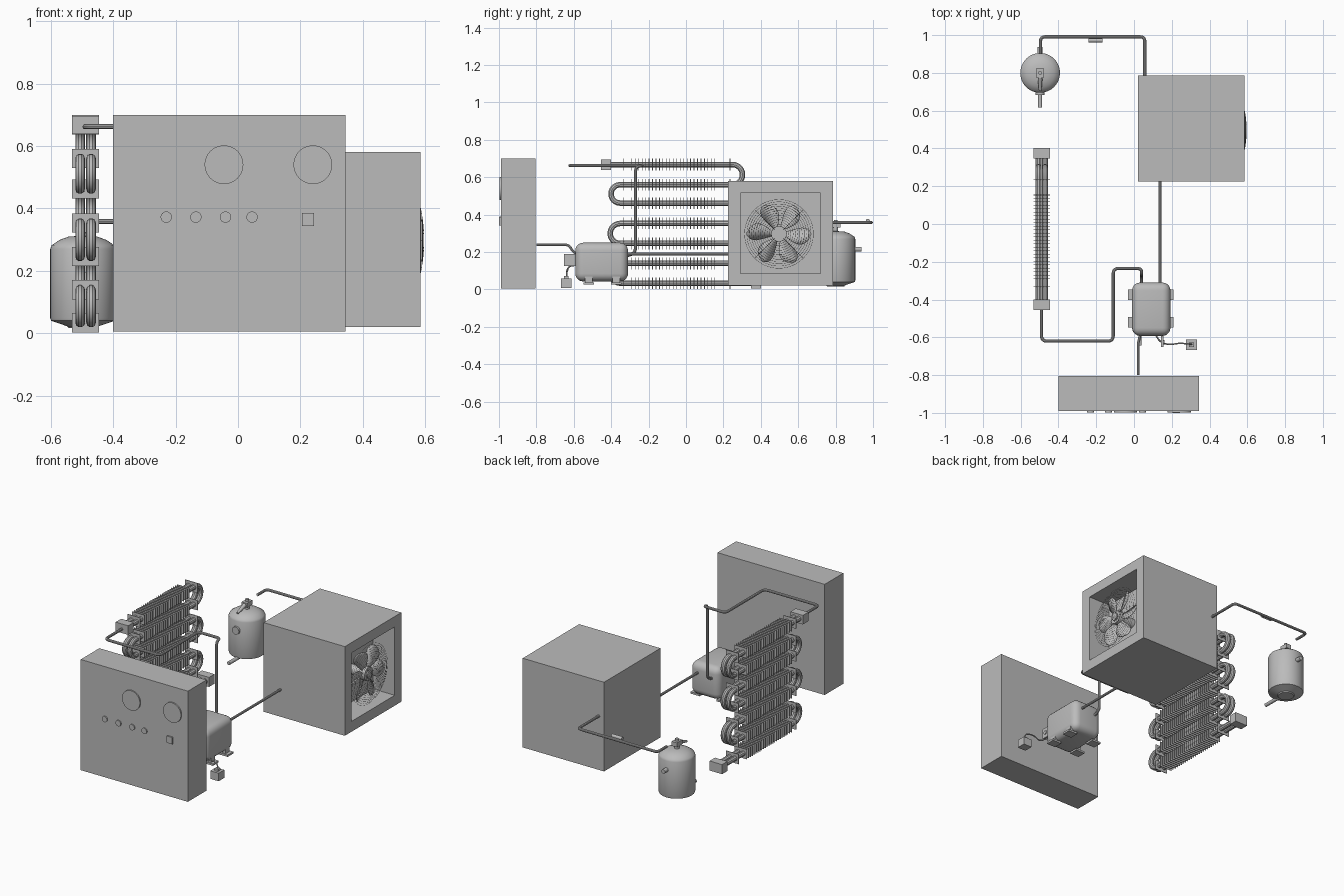
import bpy, bmesh, math
from math import sin, cos, pi, radians
from mathutils import Vector, Matrix

cube = bpy.data.objects.get("Cube")
if cube:
    bpy.data.objects.remove(cube, do_unlink=True)

GREY = (0.5, 0.5, 0.5, 1)
mat = bpy.data.materials.new("neutral_grey")
mat.use_nodes = True
mat.diffuse_color = GREY
mat.node_tree.nodes["Principled BSDF"].inputs["Base Color"].default_value = GREY


def add_mesh(name, mesh, smooth=False):
    mesh.materials.clear()
    mesh.materials.append(mat)
    ob = bpy.data.objects.new(name, mesh)
    bpy.context.collection.objects.link(ob)
    if smooth:
        bpy.ops.object.select_all(action='DESELECT')
        ob.select_set(True)
        bpy.context.view_layer.objects.active = ob
        bpy.ops.object.shade_smooth_by_angle(angle=radians(35))
    return ob


def finish(name, bm, smooth=False):
    bmesh.ops.recalc_face_normals(bm, faces=bm.faces)
    mesh = bpy.data.meshes.new(name)
    bm.to_mesh(mesh)
    bm.free()
    return add_mesh(name, mesh, smooth)


def add_box(bm, lo, hi):
    lo, hi = Vector(lo), Vector(hi)
    m = Matrix.Translation((lo + hi) / 2) @ Matrix.Diagonal((*(hi - lo), 1))
    return bmesh.ops.create_cube(bm, size=1, matrix=m)


def box(name, lo, hi):
    bm = bmesh.new()
    add_box(bm, lo, hi)
    return finish(name, bm)


def rod(name, a, b, r1, r2=None, sides=32):
    """Cylinder or cone between two points."""
    a, b = Vector(a), Vector(b)
    rot = (b - a).to_track_quat('Z', 'Y').to_matrix().to_4x4()
    bm = bmesh.new()
    bmesh.ops.create_cone(bm, cap_ends=True, segments=sides, radius1=r1,
                          radius2=r1 if r2 is None else r2, depth=(b - a).length,
                          matrix=Matrix.Translation((a + b) / 2) @ rot)
    return finish(name, bm, True)


def round_corners(points, radius, steps=6):
    """Replace every inner corner with a quadratic bend."""
    pts = [Vector(p) for p in points]
    out = [pts[0]]
    for a, p, b in zip(pts, pts[1:], pts[2:]):
        ra = min(radius, (a - p).length * 0.49)
        rb = min(radius, (b - p).length * 0.49)
        s, e = p + (a - p).normalized() * ra, p + (b - p).normalized() * rb
        for i in range(steps + 1):
            t = i / steps
            out.append(s * (1 - t) ** 2 + p * 2 * t * (1 - t) + e * t * t)
    return out + [pts[-1]]


def tubes(name, paths, radius, closed=False, res=3):
    cu = bpy.data.curves.new(name, 'CURVE')
    cu.dimensions = '3D'
    cu.bevel_depth, cu.bevel_resolution, cu.use_fill_caps = radius, res, True
    for path in paths:
        sp = cu.splines.new('POLY')
        sp.points.add(len(path) - 1)
        for q, p in zip(sp.points, path):
            q.co = (*p, 1)
        sp.use_cyclic_u = closed
    tmp = bpy.data.objects.new(name + "_path", cu)
    bpy.context.collection.objects.link(tmp)
    deps = bpy.context.evaluated_depsgraph_get()
    mesh = bpy.data.meshes.new_from_object(tmp.evaluated_get(deps))
    bpy.data.objects.remove(tmp, do_unlink=True)
    return add_mesh(name, mesh, True)


# Control panel with gauges, knobs and a switch
box("control_panel", (-0.4, -0.99, 0.005), (0.345, -0.805, 0.7))
for i, x in enumerate((-0.045, 0.24)):
    rod(f"gauge_{i + 1}", (x, -0.985, 0.54), (x, -0.998, 0.54), 0.062, sides=48)
for i, x in enumerate((-0.23, -0.135, -0.04, 0.045)):
    rod(f"knob_{i + 1}", (x, -0.985, 0.372), (x, -0.997, 0.372), 0.018, sides=24)
box("switch", (0.205, -1, 0.343), (0.243, -0.985, 0.385))

# Cooling cabinet with a square recess for the fan
bm = bmesh.new()
add_box(bm, (0.02, 0.225, 0.02), (0.585, 0.785, 0.58))
bm.normal_update()
side = max(bm.faces, key=lambda f: f.calc_center_median().x)
bmesh.ops.inset_individual(bm, faces=[side], thickness=0.092)
bmesh.ops.inset_individual(bm, faces=[side], thickness=0.0001)
bmesh.ops.translate(bm, verts=side.verts, vec=(-0.15, 0, 0))
finish("cabinet", bm)

# Fan hub and six pitched petal blades
FY, FZ = 0.497, 0.297
rod("fan_motor", (0.43, FY, FZ), (0.53, FY, FZ), 0.03)
rod("fan_hub", (0.52, FY, FZ), (0.56, FY, FZ), 0.042)
rod("fan_cap", (0.56, FY, FZ), (0.568, FY, FZ), 0.024)
bm = bmesh.new()
for k in range(6):
    rot = Matrix.Rotation(k * pi / 3 + radians(30), 4, 'X')
    place = Matrix.Translation((0.54, FY, FZ)) @ rot
    rows = []
    for i in range(13):
        t = i / 12
        r = 0.035 + 0.135 * t
        half = 0.012 + 0.032 * sin(pi * t ** 1.4) ** 0.7 if t < 1 else 0.008
        rows.append([bm.verts.new(place @ Vector((0.4 * s * half, s * half + 0.012 * sin(pi * t), r)))
                     for s in (-1, 0, 1)])
    for a, b in zip(rows, rows[1:]):
        for j in range(2):
            bm.faces.new((a[j], a[j + 1], b[j + 1], b[j]))
blades = finish("fan_blades", bm, True)
blades.modifiers.new("thickness", 'SOLIDIFY').thickness = 0.003

# Domed wire guard


def guard_point(r, a):
    return (0.596 - r * r, FY + r * cos(a), FZ + r * sin(a))


tubes("guard_rings", [[guard_point(0.04 + 0.012 * k, i * pi / 24) for i in range(48)]
                      for k in range(13)], 0.0008, True, 0)
tubes("guard_spokes", [[guard_point(0.03 + 0.0385 * i, k * pi / 4) for i in range(5)]
                       for k in range(8)], 0.0008, False, 0)

# Condenser: twin serpentine tubes through rows of fins
ROWS = (0.668, 0.56, 0.462, 0.353, 0.246, 0.139, 0.034)
Y0, Y1 = -0.352, 0.248
snakes = []
for x in (-0.506, -0.471):
    path = [Vector((x, -0.43, ROWS[0]))]
    for i, (top, low) in enumerate(zip(ROWS, ROWS[1:])):
        end, sign = (Y1, 1) if i % 2 == 0 else (Y0, -1)
        r = (top - low) / 2
        path += [Vector((x, end + sign * r * sin(a), top - r + r * cos(a)))
                 for a in (j * pi / 12 for j in range(13))]
    path.append(Vector((x, 0.37, ROWS[-1])))
    snakes.append(path)
tubes("condenser_tubes", snakes, 0.0155)
bm = bmesh.new()
for z in ROWS:
    for y in [-0.29 + 0.0185 * i for i in range(25)] + [-0.333, 0.235]:
        add_box(bm, (-0.532, y - 0.0018, z - 0.031), (-0.445, y + 0.0018, z + 0.031))
finish("condenser_fins", bm)
box("upper_header", (-0.532, -0.455, 0.638), (-0.445, -0.4, 0.695))
box("lower_header", (-0.532, 0.348, 0.004), (-0.445, 0.402, 0.064))

# Compressor with mounting feet
body = box("compressor", (-0.01, -0.592, 0.043), (0.193, -0.31, 0.25))
bev = body.modifiers.new("rounding", 'BEVEL')
bev.width, bev.segments = 0.042, 5
bpy.context.view_layer.objects.active = body
body.select_set(True)
bpy.ops.object.modifier_apply(modifier="rounding")
bpy.ops.object.shade_smooth_by_angle(angle=radians(40))
for i, y in enumerate((-0.52, -0.374)):
    for name, x in (("right", -0.032), ("left", 0.147)):
        box(f"{name}_foot_{i + 1}", (x, y - 0.028, 0.026), (x + 0.063, y + 0.028, 0.038))
        box(f"{name}_foot_web_{i + 1}", (x + 0.021, y - 0.02, 0.03), (x + 0.043, y + 0.02, 0.075))

# Relay plate, cable and plug
box("relay_plate", (0.142, -0.652, 0.125), (0.156, -0.58, 0.19))
rod("relay_button", (0.15, -0.626, 0.157), (0.161, -0.626, 0.157), 0.012, sides=16)
tubes("power_cable", [round_corners([(0.11, -0.58, 0.13), (0.14, -0.628, 0.125), (0.19, -0.64, 0.09),
                                    (0.24, -0.63, 0.11), (0.305, -0.637, 0.1),
                                    (0.305, -0.637, 0.05)], 0.03)], 0.004)
box("plug", (0.275, -0.668, 0.008), (0.333, -0.612, 0.058))
box("plug_top", (0.292, -0.652, 0.058), (0.317, -0.627, 0.072))

# Refrigerant lines
tubes("discharge_line", [round_corners([(-0.49, -0.43, 0.662), (-0.49, -0.62, 0.662), (-0.11, -0.62, 0.662),
                                       (-0.11, -0.235, 0.662), (0.04, -0.235, 0.662), (0.04, -0.27, 0.655),
                                       (0.04, -0.27, 0.195), (0.04, -0.33, 0.175)], 0.03)], 0.0085)
tubes("suction_line", [[(0.137, -0.33, 0.19), (0.137, 0.24, 0.19)]], 0.008)
tubes("panel_line", [round_corners([(0.022, -0.8, 0.24), (0.022, -0.625, 0.24), (0.03, -0.605, 0.2),
                                   (0.03, -0.57, 0.19)], 0.03)], 0.007)
rod("service_stub", (0.032, -0.58, 0.15), (0.032, -0.642, 0.15), 0.007, sides=16)
tubes("liquid_line", [round_corners([(-0.495, 0.9, 0.358), (-0.495, 0.991, 0.358), (0.057, 0.991, 0.358),
                                    (0.057, 0.77, 0.358)], 0.025)], 0.0085)
rod("line_filter", (-0.24, 0.972, 0.367), (-0.168, 0.972, 0.367), 0.011, sides=16)

# Receiver tank, a lathed profile
TX, TY = -0.497, 0.8
bm = bmesh.new()
profile = [(0, 0.016), (0.046, 0.016), (0.05, 0.022), (0.102, 0.04), (0.105, 0.048),
           (0.105, 0.27), (0.1, 0.282), (0.075, 0.299), (0.045, 0.31), (0, 0.312)]
verts = [bm.verts.new((TX + r, TY, z)) for r, z in profile]
edges = [bm.edges.new(p) for p in zip(verts, verts[1:])]
bmesh.ops.spin(bm, geom=verts + edges, cent=(TX, TY, 0), axis=(0, 0, 1),
               angle=2 * pi, steps=48)
bmesh.ops.remove_doubles(bm, verts=bm.verts, dist=0.0002)
finish("receiver_tank", bm, True)

# Tank valve and ports
rod("valve_neck", (TX, TY, 0.3), (TX, TY, 0.335), 0.014)
box("valve_body", (TX - 0.018, TY - 0.028, 0.33), (TX + 0.018, TY + 0.026, 0.358))
rod("valve_stem", (TX, TY, 0.355), (TX, TY, 0.372), 0.01)
rod("valve_spout", (TX, TY - 0.02, 0.342), (TX, TY - 0.095, 0.318), 0.013, 0.007)
rod("sight_glass", (TX, TY - 0.095, 0.215), (TX, TY - 0.116, 0.215), 0.024)
rod("side_port", (TX, TY + 0.09, 0.215), (TX, TY + 0.137, 0.215), 0.013)
rod("drain_pipe", (TX, TY - 0.05, 0.036), (TX, TY - 0.183, 0.036), 0.011)
